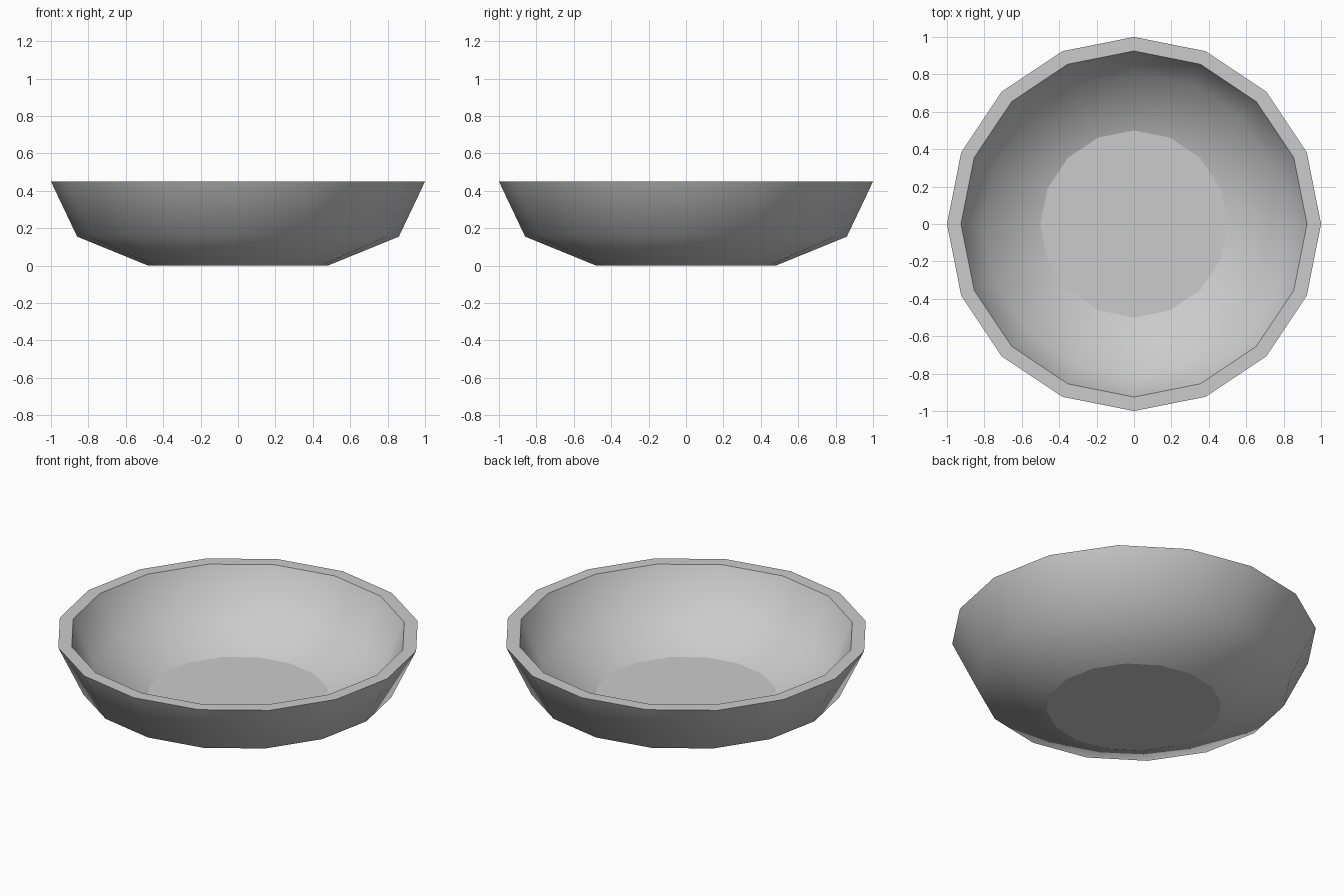
import bpy, bmesh
from math import cos, sin, tau

if "Cube" in bpy.data.objects:
    bpy.data.objects.remove(bpy.data.objects["Cube"])

SIDES = 16
# (radius, height): outside from base to rim, then inside from rim to floor
PROFILE = [(0.48, 0.0), (0.86, 0.155), (1.0, 0.45),
           (0.925, 0.45), (0.81, 0.208), (0.5, 0.083)]
RIM_BAND = 2

bm = bmesh.new()
rings = [[bm.verts.new((r * cos(tau * i / SIDES), r * sin(tau * i / SIDES), z))
          for i in range(SIDES)] for r, z in PROFILE]

# smooth walls with a flat rim between them
for band, (a, b) in enumerate(zip(rings, rings[1:])):
    for i in range(SIDES):
        j = (i + 1) % SIDES
        face = bm.faces.new((a[i], a[j], b[j], b[i]))
        face.smooth = band != RIM_BAND

# flat underside and inner floor
bm.faces.new(rings[0][::-1])
bm.faces.new(rings[-1])

# crisp edges around the flat faces
for edge in bm.edges:
    edge.smooth = all(f.smooth for f in edge.link_faces)

mesh = bpy.data.meshes.new("bowl")
bm.to_mesh(mesh)
bm.free()
bowl = bpy.data.objects.new("bowl", mesh)
bpy.context.collection.objects.link(bowl)
